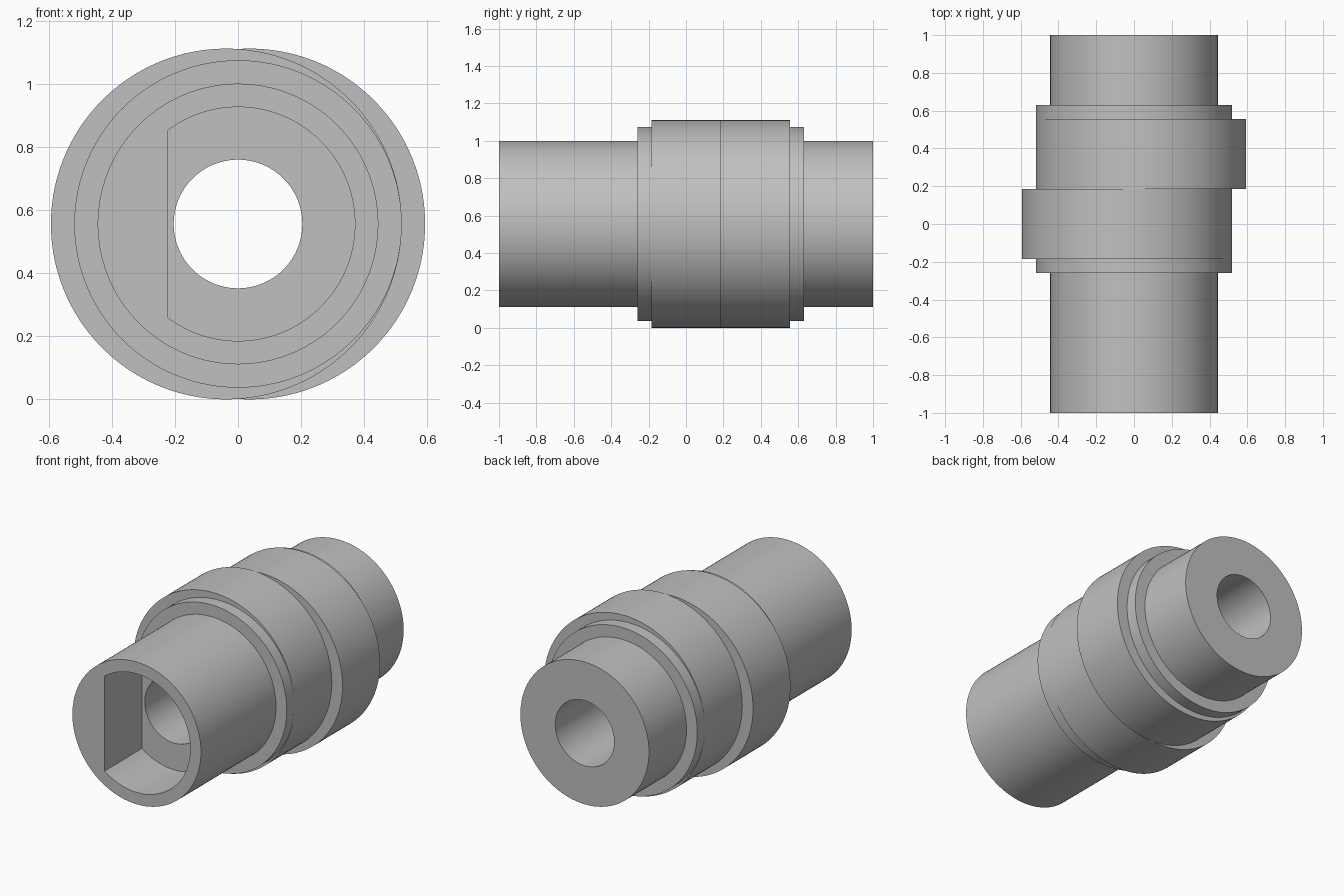
import bpy, bmesh, math

cube = bpy.data.objects.get("Cube")
if cube:
    bpy.data.objects.remove(cube, do_unlink=True)

U = 2 / 54            # design unit: the sleeve is 54 units long
AXIS_Z = 15 * U       # height of the bore axis
SIDES = 244


def section(bm, y, radius, shift=0, flat=None):
    """Ring of vertices around the y axis, optionally cut flat on the -x side."""
    ring = []
    for i in range(SIDES):
        a = math.tau * i / SIDES
        x = shift + radius * math.cos(a)
        if flat is not None:
            x = max(x, flat)
        ring.append(bm.verts.new((x * U, y * U, AXIS_Z + radius * math.sin(a) * U)))
    return ring


bm = bmesh.new()
rings = [section(bm, *s) for s in (
    # front barrel and collar
    (-27, 12), (-7, 12), (-7, 14), (-5, 14),
    # front eccentric lobe, offset to -x
    (-5, 15, -1), (5, 15, -1), (5, 14),
    # rear eccentric lobe, offset to +x
    (5, 15, 1), (15, 15, 1),
    # rear collar and barrel
    (15, 14), (17, 14), (17, 12), (27, 12),
    # round bore, then the D-shaped drive socket at the front
    (27, 5.5), (-17, 5.5), (-17, 10, 0, -6), (-27, 10, 0, -6),
)]

# Skin neighbouring sections; the last joins the first to close the solid
for a, b in zip(rings, rings[1:] + rings[:1]):
    for i in range(SIDES):
        j = (i + 1) % SIDES
        bm.faces.new((a[i], a[j], b[j], b[i]))
bmesh.ops.remove_doubles(bm, verts=bm.verts, dist=1e-5)
bmesh.ops.recalc_face_normals(bm, faces=bm.faces)

mesh = bpy.data.meshes.new("eccentric_sleeve")
bm.to_mesh(mesh)
bm.free()
sleeve = bpy.data.objects.new("eccentric_sleeve", mesh)
bpy.context.collection.objects.link(sleeve)

# Plain grey metal
grey = bpy.data.materials.new("plain grey")
grey.use_nodes = True
colour = (0.53, 0.53, 0.53, 1)
grey.diffuse_color = colour
grey.node_tree.nodes["Principled BSDF"].inputs["Base Color"].default_value = colour
mesh.materials.append(grey)

# Smooth round walls, crisp shoulders
bpy.ops.object.select_all(action="DESELECT")
sleeve.select_set(True)
bpy.context.view_layer.objects.active = sleeve
bpy.ops.object.shade_smooth_by_angle(angle=math.radians(30))
